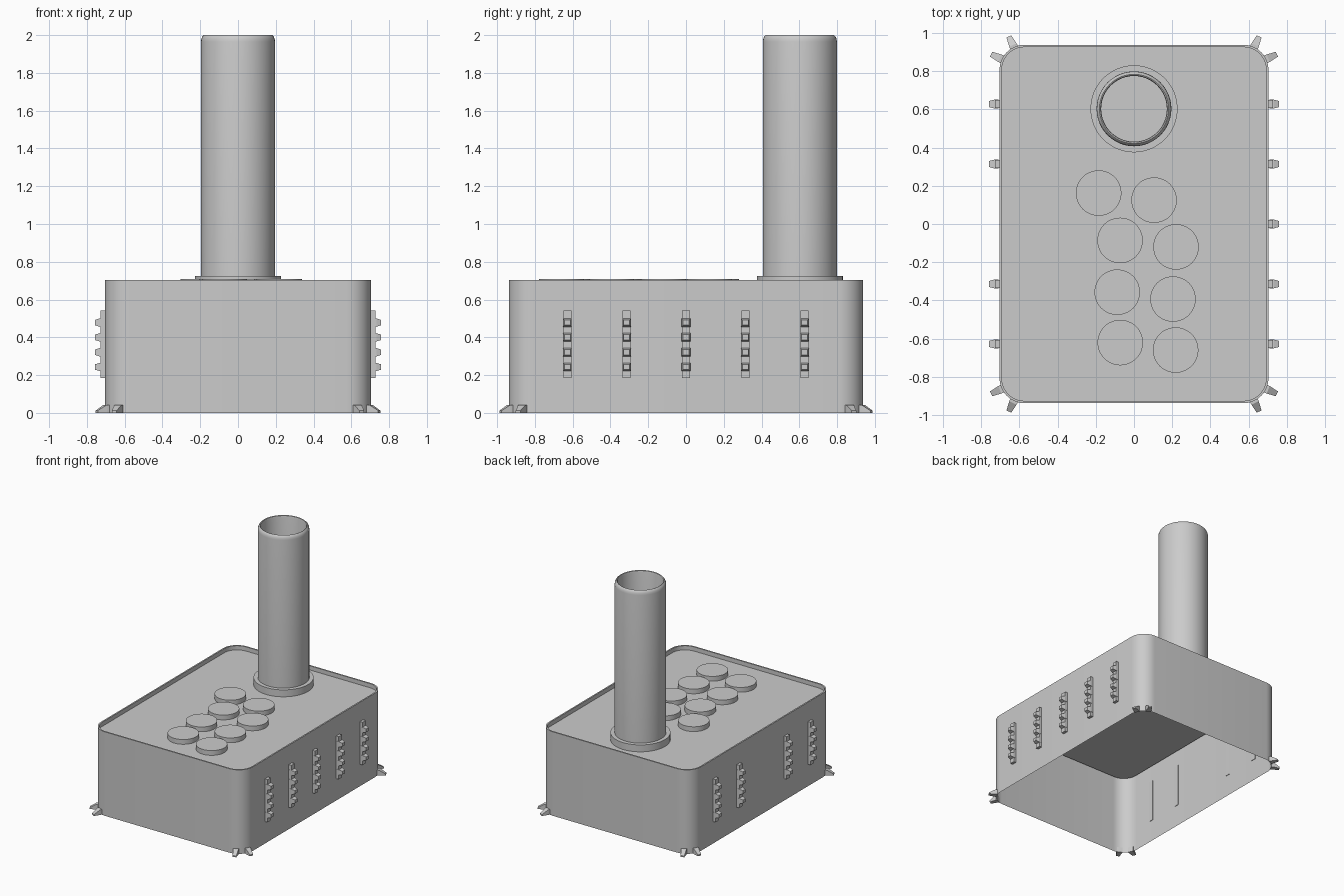
import bpy, bmesh
from math import sin, cos, pi, radians
from mathutils import Vector

if "Cube" in bpy.data.objects:
    bpy.data.objects.remove(bpy.data.objects["Cube"])

HX, HY, R = 0.704, 0.938, 0.13      # body half sizes and corner radius
TOP, PLATE = 0.703, 0.668           # rim height and recessed deck height


def finish(name, bm, smooth=True):
    bmesh.ops.recalc_face_normals(bm, faces=bm.faces)
    me = bpy.data.meshes.new(name)
    bm.to_mesh(me)
    bm.free()
    ob = bpy.data.objects.new(name, me)
    bpy.context.collection.objects.link(ob)
    if smooth:
        bpy.ops.object.select_all(action='DESELECT')
        ob.select_set(True)
        bpy.context.view_layer.objects.active = ob
        bpy.ops.object.shade_smooth_by_angle(angle=radians(35))
    return ob


def bridge(bm, a, b):
    for i in range(len(a)):
        j = (i + 1) % len(a)
        bm.faces.new((a[i], a[j], b[j], b[i]))


def rounded_loop(bm, inset, z, seg=10):
    loop = []
    for k, (sx, sy) in enumerate(((1, 1), (-1, 1), (-1, -1), (1, -1))):
        for i in range(seg + 1):
            a = (k + i / seg) * pi / 2
            loop.append(bm.verts.new((sx * (HX - R) + (R - inset) * cos(a),
                                      sy * (HY - R) + (R - inset) * sin(a), z)))
    return loop


def lathe(name, profile, centre, seg=48, cap=False):
    bm = bmesh.new()
    rings = [[bm.verts.new((centre[0] + r * cos(2 * pi * i / seg),
                            centre[1] + r * sin(2 * pi * i / seg), z))
              for i in range(seg)] for r, z in profile]
    for a, b in zip(rings, rings[1:]):
        bridge(bm, a, b)
    if cap:
        bm.faces.new(rings[-1])
    return finish(name, bm)


def prism(bm, origin, angle, sections):
    """Rectangular sections (distance, width, z low, z high) along a horizontal direction."""
    d = Vector((cos(angle), sin(angle), 0))
    s = Vector((-sin(angle), cos(angle), 0))
    up = Vector((0, 0, 1))
    rings = []
    for t, w, z0, z1 in sections:
        p = Vector(origin) + d * t
        rings.append([bm.verts.new(p + s * (w / 2 * q) + up * z)
                      for q, z in ((-1, z0), (1, z0), (1, z1), (-1, z1))])
    for a, b in zip(rings, rings[1:]):
        bridge(bm, a, b)
    bm.faces.new(rings[0])
    bm.faces.new(rings[-1])


# Body: open-bottomed shell with a thin raised rim around the recessed deck
bm = bmesh.new()
loops = [rounded_loop(bm, i, z) for i, z in
         ((0, 0), (0, TOP), (0.012, TOP), (0.012, PLATE))]
for a, b in zip(loops, loops[1:]):
    bridge(bm, a, b)
bm.faces.new(loops[-1])
finish("body_shell", bm)

# Tall hollow pipe with a rounded lip, and the collar at its base
lathe("pipe", [(0.196, PLATE), (0.196, 1.965), (0.194, 1.98), (0.189, 1.992),
               (0.181, 2.0), (0.175, 1.997), (0.172, 1.985), (0.172, PLATE)], (0, 0.603))
lathe("pipe_collar", [(0.228, PLATE), (0.228, 0.726), (0.194, 0.726)], (0, 0.603))

# Round studs on the deck
studs = [(-0.185, 0.162), (0.105, 0.125), (-0.073, -0.086), (0.22, -0.12),
         (-0.088, -0.357), (0.204, -0.393), (-0.072, -0.621), (0.218, -0.66)]
for i, c in enumerate(studs):
    lathe(f"deck_stud_{i + 1}", [(0.119, PLATE), (0.119, 0.708)], c, cap=True)

# Side strips with four tapered pegs each: five on the right, four on the left
for side, angle, rows in (("right", 0, (-2, -1, 0, 1, 2)), ("left", pi, (-2, -1, 1, 2))):
    for n, row in enumerate(rows):
        bm = bmesh.new()
        o = (0, row * 0.314, 0)
        prism(bm, o, angle, [(HX - 0.004, 0.042, 0.184, 0.541), (0.728, 0.042, 0.184, 0.541)])
        for z in (0.243, 0.321, 0.4, 0.478):
            prism(bm, o, angle, [(0.71, 0.046, z - 0.022, z + 0.022),
                                 (0.732, 0.046, z - 0.022, z + 0.022),
                                 (0.758, 0.032, z - 0.014, z + 0.014)])
        finish(f"{side}_peg_strip_{n + 1}", bm, smooth=False)

# Pairs of wedge-shaped feet fanning out of every corner
for name, sx, sy, base in (("back_right", 1, 1, 0), ("back_left", -1, 1, 90),
                           ("front_left", -1, -1, 180), ("front_right", 1, -1, 270)):
    bm = bmesh.new()
    for a in (25, 65):
        prism(bm, (sx * (HX - R), sy * (HY - R), 0), radians(base + a),
              [(R - 0.006, 0.044, 0, 0.043), (R + 0.012, 0.042, 0, 0.043),
               (R + 0.062, 0.028, 0, 0.012)])
    finish(f"{name}_feet", bm, smooth=False)
